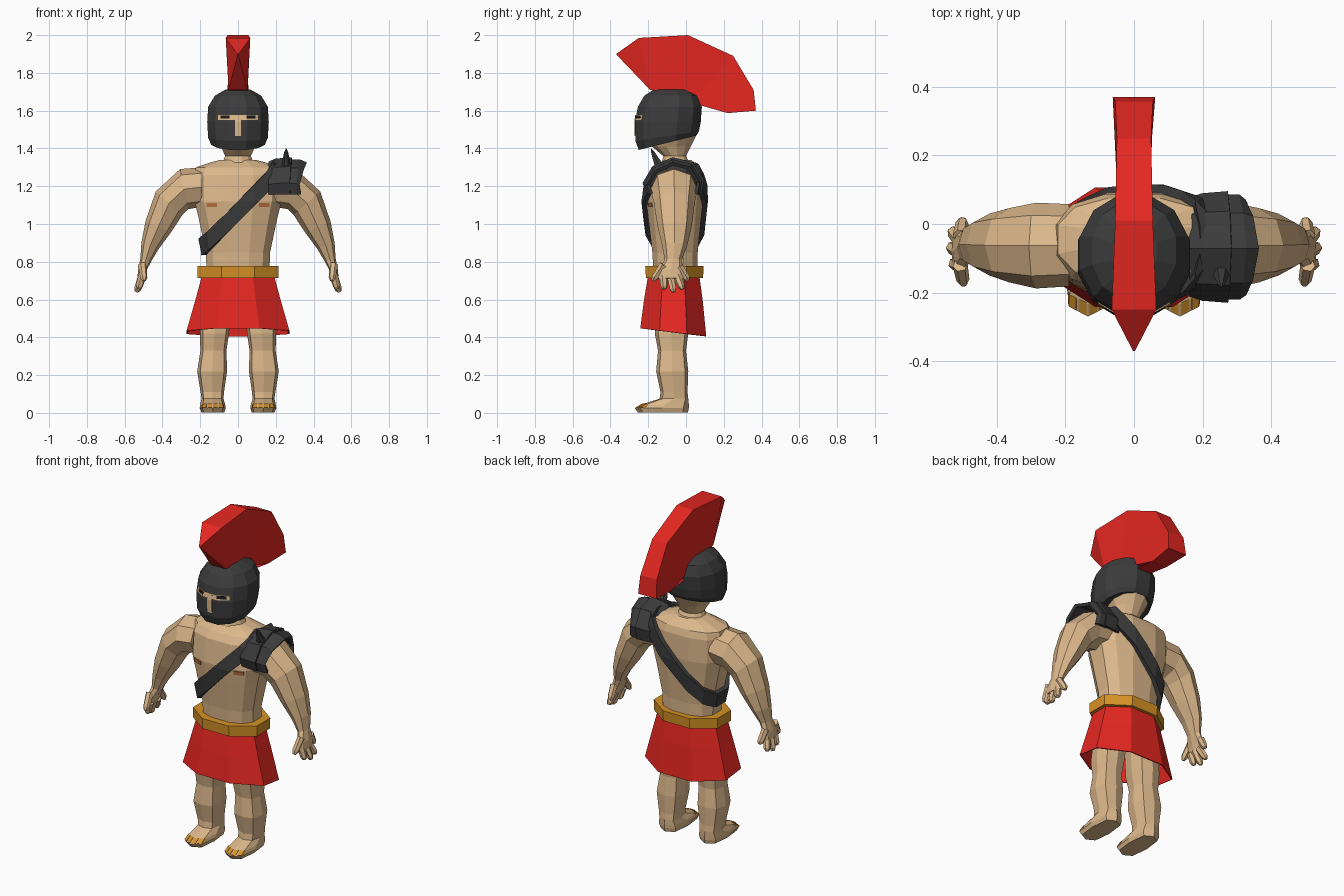
import bpy, bmesh
from math import cos, sin, pi, copysign
from mathutils import Vector as V

if "Cube" in bpy.data.objects:
    bpy.data.objects.remove(bpy.data.objects["Cube"])


def material(name, r, g, b):
    m = bpy.data.materials.new(name)
    m.diffuse_color = (r, g, b, 1)
    m.use_nodes = True
    m.node_tree.nodes["Principled BSDF"].inputs["Base Color"].default_value = m.diffuse_color
    return m


SKIN = material("skin", .72, .48, .26)
RED = material("red", .78, .02, .015)
DARK = material("dark", .045, .045, .045)
GOLD = material("gold", .68, .29, .02)
BROWN = material("brown", .5, .17, .05)
BLACK = material("black", .01, .01, .01)


def finish(name, bm, mat):
    me = bpy.data.meshes.new(name)
    bm.to_mesh(me)
    bm.free()
    me.materials.append(mat)
    ob = bpy.data.objects.new(name, me)
    bpy.context.collection.objects.link(ob)
    return ob


def solidify(ob, thickness, offset):
    m = ob.modifiers.new("thickness", 'SOLIDIFY')
    m.thickness, m.offset = thickness, offset
    return ob


def loft(name, rings, mat, closed=True, caps=True):
    """Skin a row of equal-sized point rings."""
    bm = bmesh.new()
    rows = [[bm.verts.new(p) for p in r] for r in rings]
    n = len(rows[0])
    for a, b in zip(rows, rows[1:]):
        for i in range(n if closed else n - 1):
            j = (i + 1) % n
            bm.faces.new((a[i], a[j], b[j], b[i]))
    if caps:
        bm.faces.new(rows[0])
        bm.faces.new(rows[-1])
    bmesh.ops.recalc_face_normals(bm, faces=bm.faces)
    return finish(name, bm, mat)


def ring(z, hx, y0, y1, n=8, e=1.0, xc=0, phase=.5, tilt=0):
    """Level superellipse ring spanning y0..y1; tilt raises z with y."""
    f = lambda t: copysign(abs(t) ** e, t) if abs(t) > 1e-6 else 0
    k = f(cos(2 * pi * phase / n))
    yc, hy = (y0 + y1) / 2, (y1 - y0) / 2
    pts = []
    for i in range(n):
        a = 2 * pi * (i + phase) / n
        y = yc + hy * f(sin(a)) / k
        pts.append(V((xc + hx * f(cos(a)) / k, y, z + tilt * (y - yc))))
    return pts


def patch(name, src, planes, thickness, mat):
    """Copy the part of a surface on the positive side of all planes, thickened outward."""
    bm = bmesh.new()
    bm.from_mesh(src.data)
    for co, no in planes:
        bmesh.ops.bisect_plane(bm, geom=bm.verts[:] + bm.edges[:] + bm.faces[:],
                               plane_co=co, plane_no=no, clear_inner=True)
    return solidify(finish(name, bm, mat), thickness, 1)


def window(x0, x1, z0, z1, y1):
    return [((x0, 0, 0), (1, 0, 0)), ((x1, 0, 0), (-1, 0, 0)), ((0, 0, z0), (0, 0, 1)),
            ((0, 0, z1), (0, 0, -1)), ((0, y1, 0), (0, -1, 0))]


def tube(name, a, b, r0, r1, mat, n=6):
    """Tapered rod from a to b."""
    a, b = V(a), V(b)
    q = (b - a).to_track_quat('Z', 'Y')
    circ = lambda c, r: [c + q @ V((r * cos(2 * pi * i / n), r * sin(2 * pi * i / n), 0)) for i in range(n)]
    return loft(name, [circ(a, r0), circ(a.lerp(b, .8), r0 * .3 + r1 * .7), circ(b, r1 * .55)], mat)


# Torso and neck
torso = loft("torso", [ring(*r, n=12, e=.8) for r in (
    (.70, .165, -.17, .06), (.85, .17, -.178, .062), (1.03, .208, -.20, .08), (1.12, .23, -.21, .09),
    (1.26, .232, -.192, .088), (1.30, .222, -.165, .075), (1.325, .15, -.13, .045), (1.34, .09, -.115, .025))], SKIN)
loft("neck", [ring(*r, n=12) for r in (
    (1.32, .085, -.13, .02), (1.36, .068, -.12, 0), (1.41, .09, -.18, .025), (1.48, .13, -.2, .06))], SKIN)
for s in (-1, 1):
    a, b = sorted((s * .11, s * .165))
    patch("nipple", torso, window(a, b, 1.09, 1.112, -.05), .004, BROWN)

# Diagonal chest strap
n = V((-.72, 0, .694))
mid = V((-.03, 0, 1.035))
patch("chest_strap", torso, [(mid - n * .038, n), (mid + n * .038, -n)], .026, DARK)

# Helmet with T-shaped face opening
helmet = loft("helmet", [ring(*r[:4], n=12, e=.95, tilt=r[4]) for r in (
    (1.43, .142, -.25, .055, .25), (1.465, .158, -.268, .068, .15), (1.54, .163, -.27, .078, 0),
    (1.62, .158, -.255, .084, 0), (1.68, .122, -.22, .065, 0), (1.712, .065, -.17, .01, 0))], DARK)
patch("eye_slit", helmet, window(-.105, .105, 1.55, 1.577, -.1), .003, SKIN)
patch("nose_slit", helmet, window(-.015, .015, 1.465, 1.577, -.1), .004, SKIN)
for s in (-1, 1):
    a, b = sorted((s * .045, s * .09))
    patch("eye", helmet, window(a, b, 1.557, 1.574, -.1), .005, BLACK)

# Crest: outer y,z / inner y,z / outer and inner half width
loft("crest", [[(-w, y, z), (w, y, z), (v, b, c), (-v, b, c)] for y, z, b, c, w, v in (
    (-.37, 1.90, -.362, 1.89, .003, .003), (-.25, 1.985, -.19, 1.71, .065, .05),
    (.01, 2.0, -.06, 1.69, .055, .05), (.25, 1.89, .04, 1.66, .05, .048),
    (.358, 1.71, .07, 1.63, .055, .048), (.37, 1.60, .22, 1.587, .062, .05),
    (.22, 1.587, .08, 1.605, .05, .048))], RED)

# Belt and kilt
loft("belt", [ring(z, hx, y0, y1, e=1) for z, hx, y0, y1 in (
    (.715, .214, -.212, .09), (.778, .214, -.216, .094))], GOLD)
kilt = loft("kilt", [ring(.73, .19, -.20, .07), ring(.60, .225, -.222, .088),
                     ring(.427, .272, -.242, .107, tilt=-.12)], RED, caps=False)
solidify(kilt, .006, -1)

for s in (-1, 1):
    # Leg and foot in one loft, with gold toenails
    leg = loft("leg", [ring(z, hx, y0, y1, e=.65, xc=s * x, phase=0) for z, x, hx, y0, y1 in (
        (.002, .133, .06, -.255, .01), (.025, .134, .069, -.27, .015), (.045, .134, .066, -.235, .015),
        (.075, .135, .058, -.14, .012), (.11, .136, .062, -.135, .008), (.22, .137, .079, -.158, .012),
        (.33, .13, .069, -.148, 0), (.42, .125, .077, -.165, .012), (.70, .10, .08, -.15, .03))], SKIN)
    for i in range(4):
        x = s * .134 + (i - 1.5) * .03
        patch("toenail", leg, window(x - .011, x + .011, .027, .046, -.2), .003, GOLD)

    # Arm: centre x,z / half thickness / centre y, half depth, ring direction dx,dz
    rings = []
    for x, z, h, yc, hy, dx, dz in (
            (.19, 1.195, .105, -.062, .12, 0, 1), (.285, 1.185, .108, -.063, .125, .2, .98),
            (.365, 1.11, .094, -.062, .108, .75, .66), (.422, .985, .074, -.06, .09, .92, .38),
            (.465, .885, .049, -.06, .066, .95, .3), (.488, .81, .03, -.068, .045, .97, .22),
            (.507, .755, .022, -.08, .066, .98, .2), (.516, .71, .017, -.08, .066, .98, .2)):
        rings.append([(s * (x + h * dx * cos(t)), yc + hy * sin(t), z + h * dz * cos(t))
                      for t in (2 * pi * i / 8 for i in range(8))])
    loft("arm", rings, SKIN)
    # Fan of fingers
    for x, y, z, y0, z0 in ((.497, -.175, .70, -.12, .785), (.527, -.115, .655, -.12, .725),
                            (.537, -.066, .64, -.082, .725), (.532, -.018, .655, -.048, .725),
                            (.50, .012, .70, -.035, .775)):
        tube("finger", (s * .507, y0, z0), (s * x, y, z), .022, .018, SKIN)

# Shoulder guard: arched plates that curve back around the arm, plus a spike
ARCH = ((-.20, 1.16), (-.217, 1.215), (-.17, 1.295), (-.07, 1.34), (.03, 1.315), (.083, 1.23), (.07, 1.16))


def plate(name, stations):
    rows = [[(x - bow * ((y + .07) / .15) ** 2, -.07 + (y + .07) * k, 1.15 + (z - 1.15) * k)
             for y, z in ARCH] for x, k, bow in stations]
    solidify(loft(name, rows, DARK, closed=False, caps=False), .02, 0)


plate("shoulder_guard_inner", ((.165, .9, 0), (.2, .98, 0), (.285, 1.02, .01)))
plate("shoulder_guard_outer", ((.255, .96, .01), (.325, .96, .02), (.36, .88, .04)))
tube("shoulder_spike", (.255, -.135, 1.29), (.255, -.185, 1.40), .03, .003, DARK)
